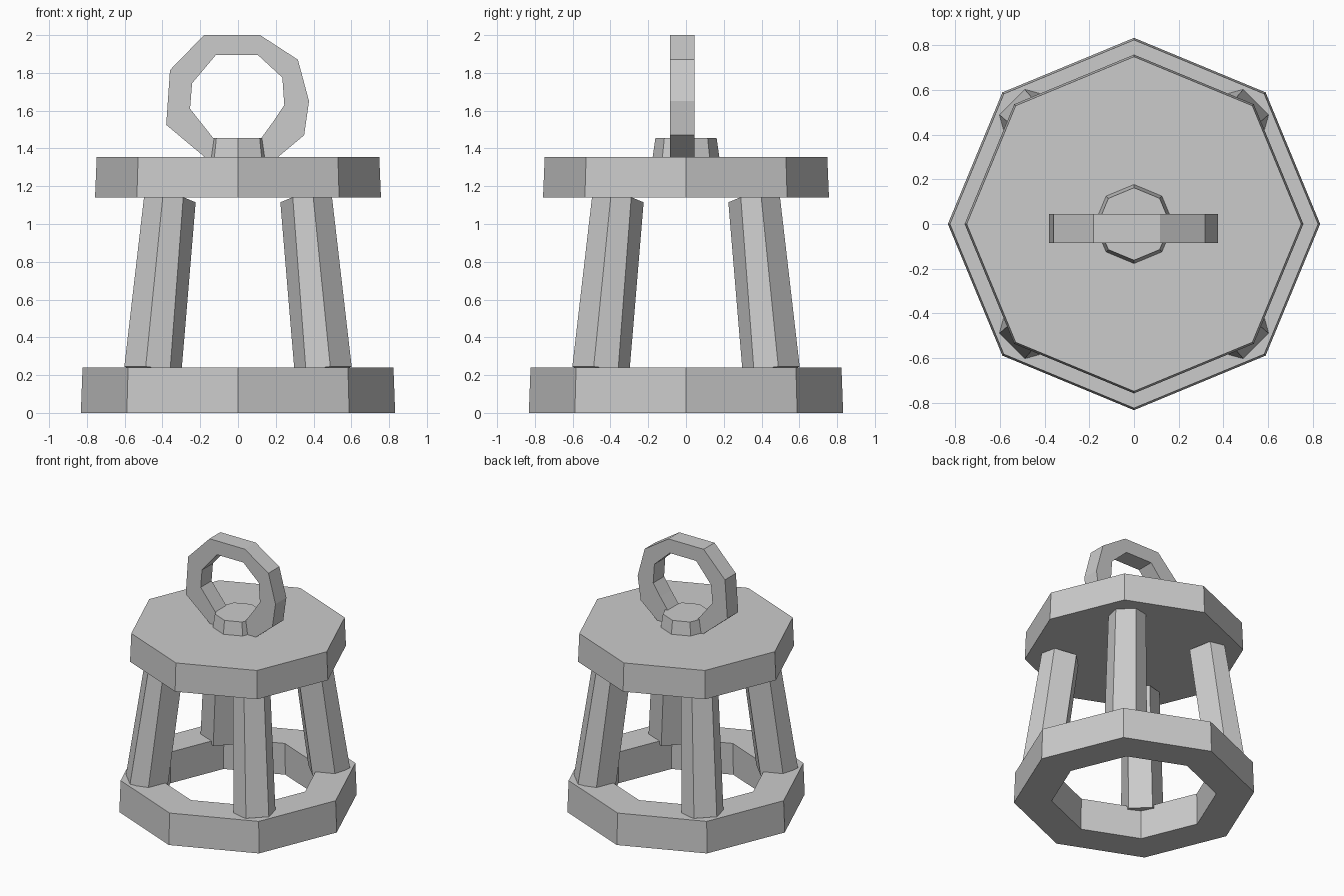
import bpy
from math import cos, sin, tau, radians
from mathutils import Matrix

if "Cube" in bpy.data.objects:
    bpy.data.objects.remove(bpy.data.objects["Cube"])


def mesh(name, verts, faces):
    me = bpy.data.meshes.new(name)
    me.from_pydata(verts, [], faces)
    me.update()
    ob = bpy.data.objects.new(name, me)
    bpy.context.collection.objects.link(ob)
    return ob


def octagon(r, z):
    return [(r * cos(tau * i / 8), r * sin(tau * i / 8), z) for i in range(8)]


def solid(name, bottom, top):
    """Closed prism between two matching loops."""
    n = len(bottom)
    sides = [(i, (i + 1) % n, n + (i + 1) % n, n + i) for i in range(n)]
    caps = [tuple(range(n))[::-1], tuple(range(n, 2 * n))]
    return mesh(name, bottom + top, sides + caps)


def hoop(name, loops):
    """Closed ring: successive loops bridged, the last back to the first."""
    n, m = len(loops[0]), len(loops)
    faces = [(a * n + i, a * n + (i + 1) % n,
              (a + 1) % m * n + (i + 1) % n, (a + 1) % m * n + i)
             for a in range(m) for i in range(n)]
    return mesh(name, sum(loops, []), faces)


# open base ring
hoop("base_ring", [octagon(0.832, 0), octagon(0.823, 0.24),
                   octagon(0.565, 0.24), octagon(0.57, 0)])

# lid and low boss on top of it
solid("lid", octagon(0.757, 1.14), octagon(0.748, 1.355))
solid("lid_boss", octagon(0.178, 1.345), octagon(0.162, 1.455))

# four leaning six-sided posts with tilted ends: (outward, sideways, height)
foot = [(0.771, -0.08, 0.245), (0.771, 0.08, 0.245), (0.655, 0.147, 0.23),
        (0.508, 0.084, 0.21), (0.508, -0.084, 0.21), (0.655, -0.147, 0.23)]
head = [(0.630, -0.07, 1.165), (0.630, 0.07, 1.165), (0.540, 0.13, 1.142),
        (0.392, 0.075, 1.115), (0.392, -0.075, 1.115), (0.540, -0.13, 1.142)]
for k, label in enumerate(("back_right", "back_left", "front_left", "front_right")):
    post = solid("post_" + label, foot, head)
    post.data.transform(Matrix.Rotation(radians(45 + 90 * k), 4, 'Z'))

# hanging ring, slightly uneven
outer = [(-0.18, 2.0), (0.117, 2.0), (0.317, 1.87), (0.376, 1.65), (0.35, 1.47),
         (0.20, 1.345), (-0.165, 1.345), (-0.38, 1.525), (-0.36, 1.815)]
inner = [(-0.117, 1.895), (0.105, 1.895), (0.235, 1.775), (0.245, 1.63), (0.185, 1.54),
         (0.12, 1.45), (-0.127, 1.45), (-0.254, 1.61), (-0.243, 1.745)]
front, back = -0.086, 0.045
hoop("hanging_ring", [[(x, y, z) for x, z in pts] for pts, y in
                      ((outer, front), (outer, back), (inner, back), (inner, front))])
